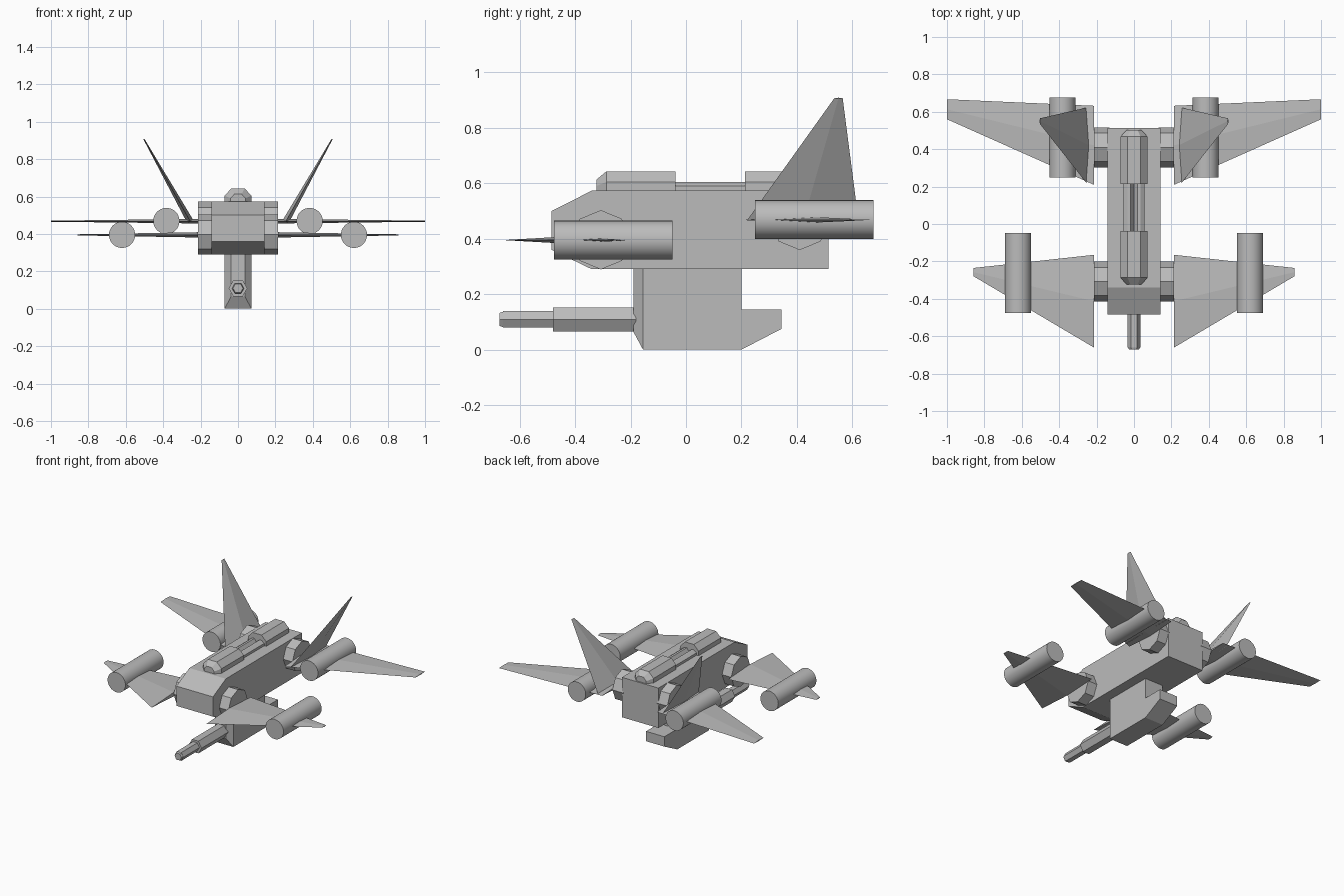
import bpy, bmesh, math
from mathutils import Matrix, Vector

if "Cube" in bpy.data.objects:
    bpy.data.objects.remove(bpy.data.objects["Cube"], do_unlink=True)

grey = bpy.data.materials.new("hull_grey")
grey.use_nodes = True
COLOUR = (0.5, 0.5, 0.5, 1)
grey.diffuse_color = COLOUR
grey.node_tree.nodes["Principled BSDF"].inputs["Base Color"].default_value = COLOUR


def finish(name, bm, smooth=False):
    bmesh.ops.recalc_face_normals(bm, faces=bm.faces)
    mesh = bpy.data.meshes.new(name)
    bm.to_mesh(mesh)
    bm.free()
    obj = bpy.data.objects.new(name, mesh)
    bpy.context.collection.objects.link(obj)
    mesh.materials.append(grey)
    if smooth:
        bpy.ops.object.select_all(action='DESELECT')
        bpy.context.view_layer.objects.active = obj
        obj.select_set(True)
        bpy.ops.object.shade_smooth_by_angle(angle=math.radians(30))
    return obj


def loft(name, rings):
    """Skin a list of equally long point rings and cap both ends."""
    bm = bmesh.new()
    rows = [[bm.verts.new(p) for p in ring] for ring in rings]
    n = len(rows[0])
    for a, b in zip(rows, rows[1:]):
        for i in range(n):
            j = (i + 1) % n
            bm.faces.new((a[i], a[j], b[j], b[i]))
    bm.faces.new(rows[0])
    bm.faces.new(rows[-1])
    return finish(name, bm)


def side_profile(name, points, half):
    """Extrude a (y, z) outline across x."""
    return loft(name, [[(x, y, z) for y, z in points] for x in (-half, half)])


def tube(name, axis, centre, radius, length, sides, turn=0, smooth=False):
    bm = bmesh.new()
    rot = Matrix.Rotation(math.pi / 2, 4, 'X' if axis == 'Y' else 'Y')
    bmesh.ops.create_cone(bm, cap_ends=True, segments=sides, radius1=radius,
                          radius2=radius, depth=length,
                          matrix=Matrix.Translation(centre) @ rot @ Matrix.Rotation(turn, 4, 'Z'))
    return finish(name, bm, smooth)


def foil(name, root, tip, normal):
    """Tapered blade with a diamond section; stations are (x, z, y_front, y_back, half_thickness)."""
    rings = []
    for x, z, front, back, t in (root, tip):
        mid = Vector((x, (front + back) / 2, z))
        up = Vector(normal).normalized() * t
        rings.append([(x, front, z), mid + up, (x, back, z), mid - up])
    return loft(name, rings)


# Fuselage with chamfered nose
side_profile("fuselage", [(-.485, .36), (-.485, .50), (-.34, .573), (.513, .573),
                          (.513, .29), (-.34, .29)], .143)


# Dorsal pods with one chamfered end, and the grooved rail between them
def pod_ring(y, s, top):
    return [(-.072 * s, y, .56), (-.072 * s, y, .605 - (.643 - top) / 2), (-.035 * s, y, top),
            (.035 * s, y, top), (.072 * s, y, .605 - (.643 - top) / 2), (.072 * s, y, .56)]


for name, outer, inner in (("front_pod", -.323, -.038), ("rear_pod", .503, .213)):
    step = .036 if inner > outer else -.036
    loft(name, [pod_ring(outer, .55, .613), pod_ring(outer + step, 1, .643),
                pod_ring(inner, 1, .643)])
groove = [(-.057, .56), (-.057, .59), (-.035, .605), (-.02, .605), (0, .575),
          (.02, .605), (.035, .605), (.057, .59), (.057, .56)]
loft("dorsal_rail", [[(x, y, z) for x, z in groove] for y in (-.05, .225)])

# Ventral pylon: narrow front face, full-width body, rear foot
loft("pylon", [[(-.037, -.19, .30), (.037, -.19, .30), (.037, -.19, .065), (-.037, -.19, .065)],
               [(-.072, -.155, .30), (.072, -.155, .30), (.072, -.155, 0), (-.072, -.155, 0)],
               [(-.072, .2, .30), (.072, .2, .30), (.072, .2, 0), (-.072, .2, 0)]])
side_profile("pylon_foot", [(.19, 0), (.2, 0), (.345, .075), (.345, .145), (.19, .145)], .072)

# Hexagonal gun with tapered muzzle
tube("gun_sleeve", 'Y', (0, -.33, .109), .05, .3, 6, math.pi / 6 * 3)
tube("gun_barrel", 'Y', (0, -.56, .109), .034, .2, 6, math.pi / 6 * 3)
loft("muzzle", [[(r * math.cos(a * math.pi / 3), y, .109 + r * math.sin(a * math.pi / 3))
                 for a in range(6)] for y, r in ((-.655, .034), (-.672, .027))])

# Wings, fins, engines and hubs on both sides
for side, s in (("left", 1), ("right", -1)):
    for end, hub_y, hub_z, eng_x, eng_y, eng_z in (
            ("front", -.307, .396, .62, -.262, .395), ("rear", .41, .466, .383, .463, .469)):
        tube(f"{end}_{side}_hub", 'X', (s * .173, hub_y, hub_z), .107, .084, 8)
        tube(f"{end}_{side}_engine", 'Y', (s * eng_x, eng_y, eng_z), .07, .427, 32, smooth=True)
    foil(f"front_{side}_wing", (s * .215, .395, -.66, -.165, .014),
         (s * .857, .395, -.28, -.235, .003), (0, 0, 1))
    foil(f"rear_{side}_wing", (s * .215, .468, .21, .632, .012),
         (s * 1.0, .468, .56, .667, .003), (0, 0, 1))
    foil(f"{side}_fin", (s * .255, .466, .22, .622, .018),
         (s * .503, .907, .535, .565, .003), (s * .44, 0, -.25))
